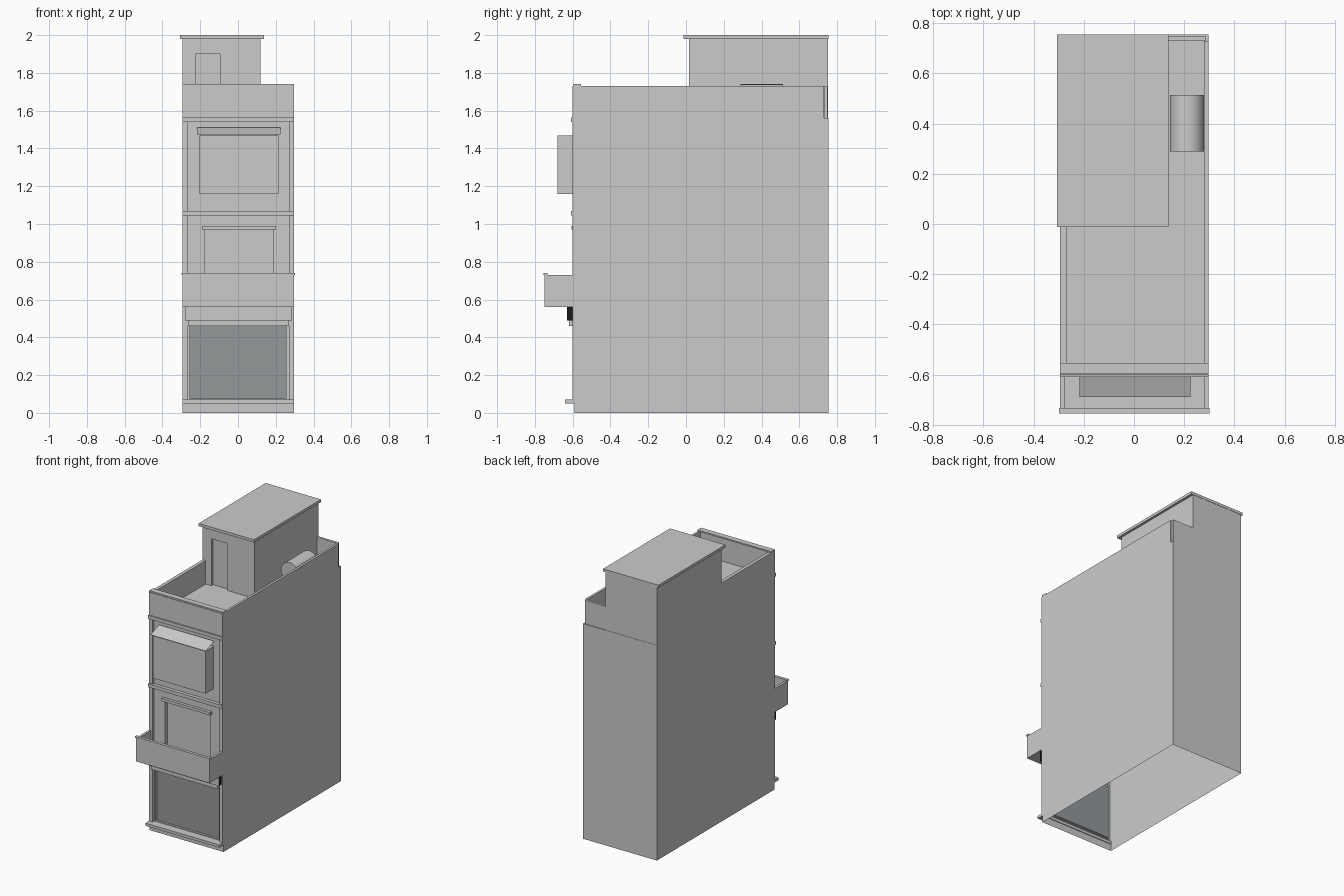
import bpy, bmesh
from math import pi

if "Cube" in bpy.data.objects:
    bpy.data.objects.remove(bpy.data.objects["Cube"])


def mesh(name, verts, faces, color=None):
    me = bpy.data.meshes.new(name)
    me.from_pydata(verts, [], faces)
    me.update()
    ob = bpy.data.objects.new(name, me)
    bpy.context.collection.objects.link(ob)
    if color:
        mat = bpy.data.materials.new(name + "_material")
        mat.diffuse_color = (*color, 1)
        mat.use_nodes = True
        mat.node_tree.nodes["Principled BSDF"].inputs["Base Color"].default_value = mat.diffuse_color
        me.materials.append(mat)
    return ob


# faces in order: bottom, top, front, back, left, right
BOX = [(0, 2, 3, 1), (4, 5, 7, 6), (0, 1, 5, 4), (2, 6, 7, 3), (0, 4, 6, 2), (1, 3, 7, 5)]


def box(name, x0, x1, y0, y1, z0, z1, color=None, skip=()):
    verts = [(x, y, z) for z in (z0, z1) for y in (y0, y1) for x in (x0, x1)]
    return mesh(name, verts, [f for i, f in enumerate(BOX) if i not in skip], color)


def rect(x0, x1, z0, z1, y):
    return [(x0, y, z0), (x1, y, z0), (x1, y, z1), (x0, y, z1)]


def panel(name, x0, x1, z0, z1, y, color=None):
    return mesh(name, rect(x0, x1, z0, z1, y), [(0, 1, 2, 3)], color)


def frame(name, y, depth, outer, hole, rim=0.0):
    """Front-facing surround with a hole, its reveal and an outer return."""
    v = rect(*outer, y) + rect(*hole, y) + rect(*hole, y + depth)
    f = []
    for i in range(4):
        j = (i + 1) % 4
        f += [(i, j, 4 + j, 4 + i), (4 + i, 4 + j, 8 + j, 8 + i)]
    if rim:
        v += rect(*outer, y + rim)
        f += [(12 + i, 12 + (i + 1) % 4, (i + 1) % 4, i) for i in range(4)]
    return mesh(name, v, f)


L, R, B = -0.295, 0.297, 0.755
FLOOR, TOP = 1.56, 1.73

# Hollow body, open underneath, with the front left to the facade parts
box("body_shell", L, R, -0.59, B, 0, FLOOR, skip=(0, 2))
panel("plinth", L, R, 0, 0.05, -0.59)

# Facade bays with pilasters
frame("ground_bay", -0.6, 0.02, (L, R, 0.05, 0.56), (-0.265, 0.27, 0.07, 0.49), 0.01)
frame("ground_shop_frame", -0.58, 0.015, (-0.265, 0.27, 0.07, 0.49), (-0.255, 0.255, 0.075, 0.465))
panel("shop_glass", -0.255, 0.255, 0.075, 0.465, -0.565, (0.3, 0.32, 0.33))
frame("middle_bay", -0.6, 0.015, (L, R, 0.56, 1.06), (-0.265, 0.27, 0.575, 1.045), 0.01)
frame("middle_wall", -0.585, 0.025, (-0.265, 0.27, 0.575, 1.045), (-0.175, 0.185, 0.58, 0.97))
panel("balcony_door", -0.175, 0.185, 0.58, 0.97, -0.56)
frame("upper_bay", -0.6, 0.015, (L, R, 1.06, 1.56), (-0.265, 0.27, 1.07, 1.54), 0.01)
panel("upper_wall", -0.265, 0.27, 1.07, 1.54, -0.585)

# Projecting bands, sill and lintels
box("ground_sill", L, R, -0.64, -0.585, 0.05, 0.07)
box("shop_lintel", -0.265, 0.27, -0.62, -0.58, 0.46, 0.49)
box("balcony_door_lintel", -0.19, 0.2, -0.606, -0.585, 0.97, 0.99)
for name, z in (("middle_band", 1.045), ("upper_band", 1.54)):
    box(name, L, R, -0.61, -0.59, z, z + 0.025)

# Dark sign box with a light face
box("sign_box", -0.28, 0.287, -0.63, -0.6, 0.49, 0.56, (0.01, 0.01, 0.01), skip=(2,))
panel("sign_face", -0.28, 0.287, 0.49, 0.56, -0.63)

# Balcony
box("balcony_floor", L, R, -0.75, -0.6, 0.56, 0.58)
box("balcony_front", L, R, -0.75, -0.735, 0.58, 0.73)
box("balcony_left", L, L + 0.017, -0.735, -0.6, 0.58, 0.73)
box("balcony_right", R - 0.017, R, -0.735, -0.6, 0.58, 0.73)
box("balcony_rail", L - 0.004, R + 0.004, -0.755, -0.733, 0.73, 0.74)

# Box window and its sloping sheet awning
box("box_window", -0.205, 0.215, -0.68, -0.585, 1.16, 1.468)
mesh("window_awning",
     [(-0.218, -0.69, 1.475), (0.225, -0.69, 1.475), (0.225, -0.595, 1.512), (-0.218, -0.595, 1.512)],
     [(0, 1, 2, 3)])

# Roof parapet
box("parapet_front", L, R, -0.6, -0.565, FLOOR, TOP)
box("parapet_front_cap", L, R, -0.596, -0.555, TOP, TOP + 0.01)
box("parapet_left", L, -0.27, -0.565, 0.015, FLOOR, TOP)
box("parapet_right", 0.28, R, -0.565, 0.73, FLOOR, TOP)
box("parapet_back", 0.12, 0.287, 0.732, 0.75, FLOOR, TOP)

# Stair house with recessed door and roof slab
box("stair_house", L, 0.12, 0.015, B - 0.002, FLOOR, 1.98, skip=(2,))
frame("stair_house_front", 0.015, 0.02, (L, 0.12, FLOOR, 1.98), (-0.225, -0.095, FLOOR, 1.9))
panel("stair_house_door", -0.225, -0.095, FLOOR, 1.9, 0.035)
box("stair_house_roof", -0.307, 0.137, -0.012, B, 1.98, 2.0)

# Horizontal water tank
bpy.ops.mesh.primitive_cylinder_add(vertices=24, radius=0.068, depth=0.225,
                                    location=(0.211, 0.402, 1.672), rotation=(pi / 2, 0, 0))
bpy.context.object.name = "water_tank"
bpy.ops.object.shade_smooth_by_angle()
for i, y in enumerate((0.33, 0.46)):
    box(f"tank_support_{i + 1}", 0.17, 0.252, y, y + 0.02, FLOOR, 1.625)
